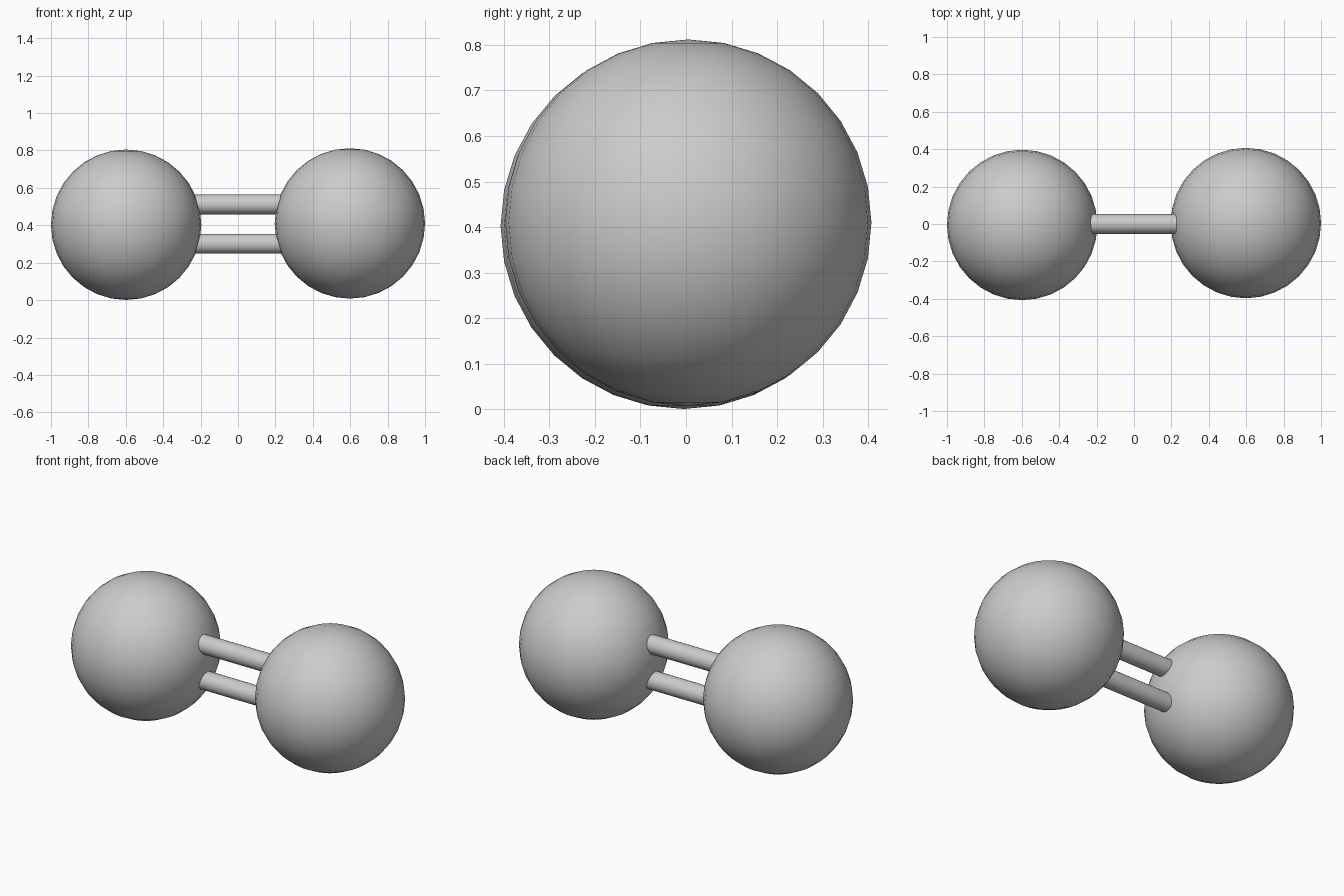
import bpy
import math

if "Cube" in bpy.data.objects:
    bpy.data.objects.remove(bpy.data.objects["Cube"])

R = 0.402


def smooth(obj, name):
    obj.name = name
    bpy.ops.object.shade_smooth_by_angle(angle=math.radians(30))


# Two atoms, very slightly out of line with each other
for name, loc in (("left_atom", (-0.598, -0.005, 0.403)),
                  ("right_atom", (0.598, 0.005, 0.410))):
    bpy.ops.mesh.primitive_uv_sphere_add(segments=32, ring_count=16, radius=R, location=loc)
    smooth(bpy.context.object, name)

# Double bond: parallel rods running into both atoms
for name, z in (("upper_bond", 0.512), ("lower_bond", 0.301)):
    bpy.ops.mesh.primitive_cylinder_add(vertices=32, radius=0.053, depth=0.7,
                                        location=(0, 0, z), rotation=(0, math.pi / 2, 0))
    smooth(bpy.context.object, name)
